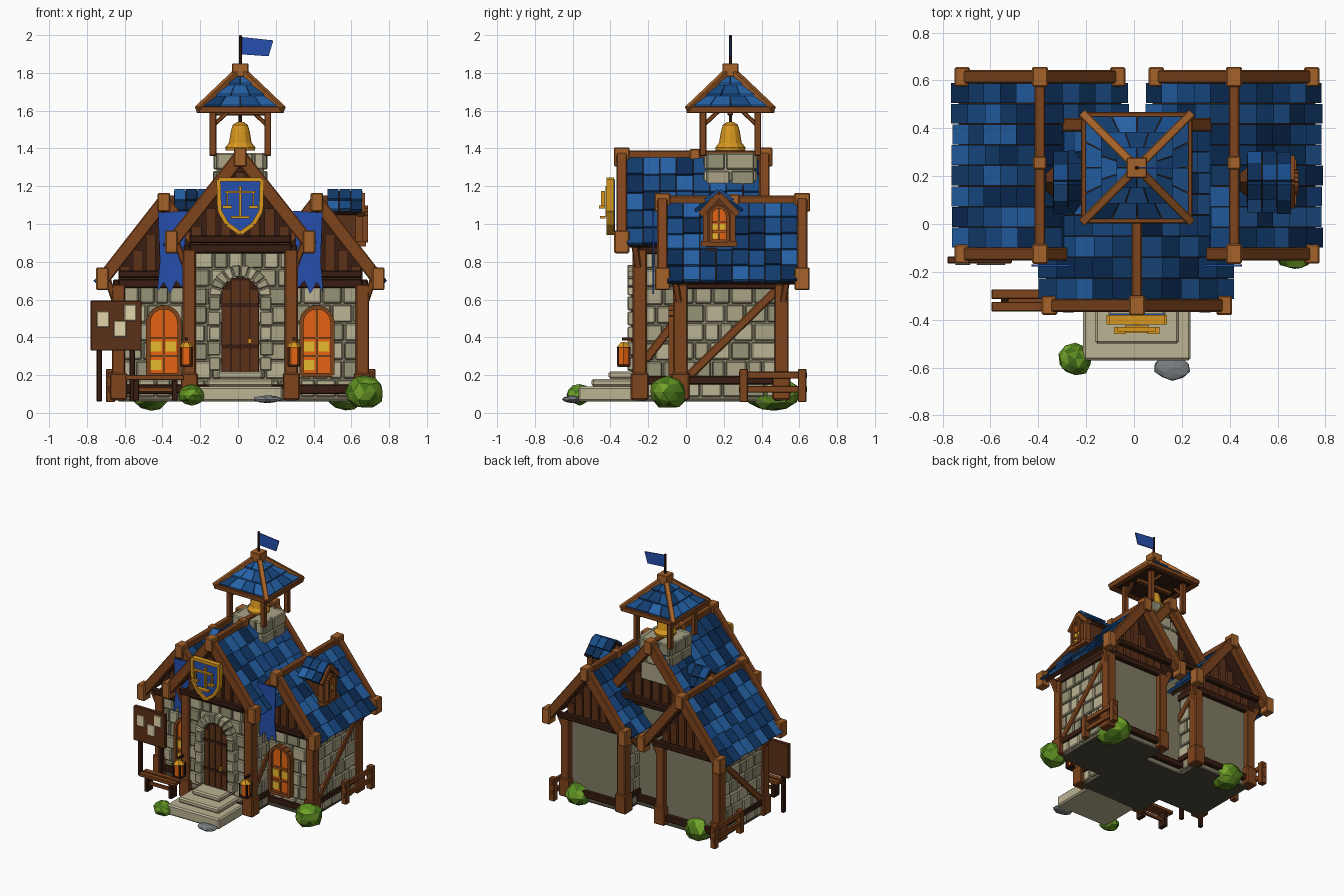
import bpy, bmesh, math, random
from mathutils import Vector as V, Matrix

if "Cube" in bpy.data.objects:
    bpy.data.objects.remove(bpy.data.objects["Cube"])

random.seed(4)
CX = 0.012

def mat(name, r, g, b):
    m = bpy.data.materials.new(name)
    m.diffuse_color = [(c / 255) ** 2.2 for c in (r, g, b)] + [1]
    m.use_nodes = True
    m.node_tree.nodes["Principled BSDF"].inputs["Base Color"].default_value = m.diffuse_color
    return m

WOOD, LIGHT, DARK = mat("wood", 126, 70, 34), mat("light_wood", 165, 98, 46), mat("dark_wood", 58, 34, 24)
PLANK = mat("plank", 92, 52, 30)
STONES = [mat("stone_a", 186, 178, 146), mat("stone_b", 168, 162, 132), mat("stone_c", 150, 146, 118)]
PLASTER, FLOOR = mat("plaster", 128, 122, 100), mat("floor", 78, 74, 62)
BLUES = [mat("slate_a", 24, 62, 108), mat("slate_b", 30, 76, 134), mat("slate_c", 42, 98, 166), mat("slate_d", 20, 48, 86)]
CLOTH, GOLD = mat("cloth", 42, 80, 172), mat("gold", 214, 150, 36)
GLOW, PANE = mat("window_glow", 228, 100, 26), mat("bright_pane", 232, 184, 50)
LEAVES = [mat("leaf_a", 90, 138, 36), mat("leaf_b", 70, 112, 30), mat("leaf_c", 112, 160, 46)]
ROCK, PAPER = mat("rock", 120, 126, 128), mat("paper", 226, 212, 170)

class Part:
    """Collects simple solids into one object."""
    def __init__(self, name, M=Matrix()):
        self.name, self.bm, self.mats, self.M = name, bmesh.new(), [], M

    def faces(self, pts, faces, m):
        if m not in self.mats:
            self.mats.append(m)
        vs = [self.bm.verts.new(self.M @ V(p)) for p in pts]
        for f in faces:
            self.bm.faces.new([vs[i] for i in f]).material_index = self.mats.index(m)

    def loft(self, rings, m):
        n = len(rings[0])
        f = [[k * n + i, k * n + (i + 1) % n, (k + 1) * n + (i + 1) % n, (k + 1) * n + i]
             for k in range(len(rings) - 1) for i in range(n)]
        last = (len(rings) - 1) * n
        self.faces([p for r in rings for p in r], f + [list(range(n))[::-1], list(range(last, last + n))], m)

    def box(self, x0, x1, y0, y1, z0, z1, m):
        self.loft([[(x0, y0, z), (x1, y0, z), (x1, y1, z), (x0, y1, z)] for z in (z0, z1)], m)

    def cube(self, c, s, m):
        self.box(*[c[i // 2] + s[i // 2] / 2 * (-1, 1)[i % 2] for i in range(6)], m)

    def beam(self, p, q, w, d, m, ref=(0, 1, 0)):
        p, q = V(p), V(q)
        z = (q - p).normalized()
        x = V(ref).cross(z).normalized() * w / 2
        y = z.cross(x).normalized() * d / 2
        self.loft([[c - x - y, c + x - y, c + x + y, c - x + y] for c in (p, q)], m)

    def prism(self, pts, y0, y1, m):
        self.loft([[(x, y, z) for x, z in pts] for y in (y0, y1)], m)

    def outline(self, pts, y, w, d, m):
        for a, b in zip(pts, pts[1:] + pts[:1]):
            self.beam((a[0], y, a[1]), (b[0], y, b[1]), w, d, m)

    def lathe(self, c, prof, n, m):
        self.loft([[(c[0] + r * math.cos(k * math.tau / n), c[1] + r * math.sin(k * math.tau / n), z)
                    for k in range(n)] for r, z in prof], m)

    def done(self, bevel=0):
        bmesh.ops.recalc_face_normals(self.bm, faces=self.bm.faces)
        me = bpy.data.meshes.new(self.name)
        self.bm.to_mesh(me)
        for m in self.mats:
            me.materials.append(m)
        o = bpy.data.objects.new(self.name, me)
        bpy.context.collection.objects.link(o)
        if bevel:
            b = o.modifiers.new("bevel", 'BEVEL')
            b.width, b.segments = bevel, 1
        return o

def arch(cx, w, z0, top, n=8):
    r = w / 2
    return [(cx - r, z0)] + [(cx - r * math.cos(math.pi * k / n), top - r + r * math.sin(math.pi * k / n))
                             for k in range(n + 1)] + [(cx + r, z0)]

def stones(p, a, b, z0, z1, n):
    """Rows of stone blocks along the wall line a-b."""
    a, b = V((*a, 0)), V((*b, 0))
    L, rows = (b - a).length, max(1, round((z1 - z0) / 0.095))
    h = (z1 - z0) / rows
    for r in range(rows):
        s = 0
        while s < L - 0.01:
            w = random.uniform(0.07, 0.13)
            if L - s - w < 0.05:
                w = L - s
            c = a.lerp(b, (s + w / 2) / L)
            p.beam(c + V((0, 0, z0 + r * h + .004)), c + V((0, 0, z0 + r * h + h - .004)), w - .008,
                   random.uniform(.03, .042), random.choice(STONES), (*n, 0))
            s += w

def slope(p, cx, sx, w, zr, ze, y0, y1, rows, cols):
    """One roof side: deck plus overlapping shingles."""
    top, low = V((cx, 0, zr)), V((cx + sx * w, 0, ze))
    n = V((sx * (zr - ze), 0, w)).normalized()
    mid = V((0, (y0 + y1) / 2, 0))
    p.beam(top + mid - n * .012, low + mid - n * .012, .024, y1 - y0, DARK)
    cw = (y1 - y0) / cols
    for r in range(rows):
        for c in range(cols):
            y = V((0, y0 + (c + .5) * cw, 0))
            a, b = top.lerp(low, r / rows), top.lerp(low, (r + 1.12 + random.uniform(-.06, .06)) / rows)
            p.beam(a + y + n * .004, b + y + n * .018, .018, cw - .003, random.choice(BLUES))

def house(name, cx, hw, y0, y1, zt, rw, ze, zr, ry0, ry1, rows, cols):
    k = (zr - ze) / rw
    w = Part(name + "_walls")
    w.box(cx - hw, cx + hw, y0, y1, .075, zt, PLASTER)
    w.box(cx - hw, cx + hw, y0, y1, .06, .08, FLOOR)
    zs = zr - .03 - k * hw
    w.prism([(cx - hw, zt), (cx + hw, zt), (cx + hw, zs), (cx, zr - .03), (cx - hw, zs)], y0 + .01, y1 - .01, DARK)
    for i in range(-3, 4):                                   # gable planks
        x = i * hw / 3.5
        for y in (y0, y1):
            w.box(cx + x - .026, cx + x + .026, y - .012, y + .012, zt, zr - .05 - k * (abs(x) + .026), PLANK)
    w.done()
    s = Part(name + "_stones")
    stones(s, (cx - hw, y0), (cx + hw, y0), .08, zt, (0, 1))
    for sx in (-1, 1):
        stones(s, (cx + sx * hw, y0), (cx + sx * hw, y1), .08, zt, (1, 0))
    s.done(.007)
    t = Part(name + "_timber")
    for y in (y0, y1):
        for z, h in ((zt + .01, .05), (.125, .05)):
            t.box(cx - hw, cx + hw, y - .03, y + .03, z - h / 2, z + h / 2, DARK)
        for sx in (-1, 1):
            t.cube((cx + sx * hw, y, (.07 + zt) / 2), (.07, .075, zt - .06), WOOD)
            t.cube((cx + sx * hw, y, .14), (.09, .095, .14), WOOD)
            t.beam((cx + sx * hw, y, zt - .14), (cx + sx * (rw - .03), y - .03 * (1 if y == y0 else -1), ze + .01), .035, .035, WOOD)
    for sx in (-1, 1):
        x = cx + sx * hw
        t.box(x - .03, x + .03, y0, y1, .15, .195, DARK)
        t.box(x - .03, x + .03, y0, y1, zt - .02, zt + .03, DARK)
        if y0 > -.2:
            t.beam((x, y0 + .05, .2), (x, y1 - .03, zt - .03), .045, .06, WOOD, (1, 0, 0))
        else:
            t.beam((x, y0 + .03, .28), (x, -.06, .48), .045, .06, WOOD, (1, 0, 0))
    for y in (ry0 + .035, ry1 - .035):                       # barge boards
        for sx in (-1, 1):
            t.beam((cx, y, zr + .005), (cx + sx * (rw - .01), y, ze + .005), .07, .055, WOOD)
            t.cube((cx + sx * (rw - .005), y, ze + .005), (.065, .08, .12), LIGHT)
        t.cube((cx, y, zr), (.066, .084, .1), LIGHT)
        t.box(cx - hw, cx + hw, y - .02, y + .02, zt + .04, zt + .08, DARK)
    t.box(cx - .022, cx + .022, ry0 + .03, ry1 - .03, zr - .02, zr + .035, WOOD)
    t.cube((cx, (ry0 + ry1) / 2 + .01, zr + .01), (.056, .056, .066), LIGHT)
    t.done(.006)
    r = Part(name + "_roof")
    for sx in (-1, 1):
        slope(r, cx, sx, rw + .01, zr, ze - .01, ry0 + .06, ry1 - .06, rows, cols)
    r.done()

def window(p, cx, y, w, z0, top, fr=.022):
    """Glowing arched window facing -y."""
    a = arch(cx, w, z0, top)
    p.prism(a, y - .012, y + .02, GLOW)
    p.outline(a, y - .012, fr, .045, WOOD)
    h = top - z0
    for fx, fz in ((-.25, .15), (-.25, .42), (.22, .42)):
        p.cube((cx + fx * w, y - .014, z0 + fz * h), (w * .34, .008, h * .15), PANE)
    p.cube((cx, y - .016, z0 + h / 2), (.009, .012, h), LIGHT)
    for f in (.28, .55):
        p.cube((cx, y - .016, z0 + h * f), (w, .012, .009), LIGHT)

# three gabled blocks
house("main_hall", CX, .27, -.245, .34, .86, .37, .9, 1.355, -.375, .45, 5, 8)
for side, cx in (("left", -.393), ("right", .418)):
    house(side + "_wing", cx, .24, -.03, .505, .675, .33, .705, 1.115, -.16, .65, 5, 8)
    p = Part(side + "_window")
    window(p, cx, -.058, .165, .2, .56)
    p.done()
    # dormer, built facing front then turned to face +x
    d = Part(side + "_dormer", Matrix.Translation((cx + .225, .175, 0)) @ Matrix.Rotation(math.pi / 2, 4, 'Z'))
    d.prism([(-.07, .85), (.07, .85), (.07, 1.07), (0, 1.15), (-.07, 1.07)], 0, .2, PLANK)
    window(d, 0, -.01, .09, .91, 1.09, .018)
    d.cube((0, -.01, .895), (.19, .05, .03), WOOD)
    for s in (-1, 1):
        d.cube((s * .072, 0, .98), (.028, .04, .16), WOOD)
        d.beam((0, -.01, 1.155), (s * .1, -.01, 1.05), .03, .04, WOOD)
        slope(d, 0, s, .105, 1.175, 1.065, -.015, .17, 2, 3)
    d.done()

# door with stone arch
p = Part("door")
p.prism(arch(CX, .2, .2, .72), -.285, -.24, DARK)
for i in range(4):
    x = CX - .075 + i * .05
    p.box(x - .02, x + .02, -.292, -.28, .21, .70 - (.05 if i in (0, 3) else 0), PLANK)
for z in (.34, .56):
    p.box(CX - .1, CX + .1, -.298, -.285, z, z + .022, DARK)
p.cube((CX + .05, -.3, .38), (.018, .02, .025), GOLD)
p.done()
p = Part("door_arch_stones")
for k in range(10):
    a, b = [math.pi * (k + e) / 10 for e in (.04, .96)]
    p.prism([(CX + r * math.cos(t), .62 + r * math.sin(t)) for r, t in ((.1, a), (.165, a), (.165, b), (.1, b))],
            -.31, -.24, STONES[k % 3])
for s in (-1, 1):
    for k in range(5):
        p.cube((CX + s * (.135 + .005 * (k % 2)), -.275, .26 + k * .08), (.06 + .01 * (k % 2), .07, .074), STONES[(k + 1) % 3])
p.done(.006)

# entrance steps
p = Part("front_steps")
for w, y, z0, z1 in ((.45, -.57, .06, .14), (.35, -.5, .14, .18), (.24, -.41, .18, .22)):
    p.box(CX - w / 2, CX + w / 2, y, -.23, z0, z1, STONES[0])
p.done(.01)

# shield with a plain balance emblem
p = Part("gable_shield")
sh = [(CX + x, z) for x, z in ((-.115, 1.235), (.115, 1.235), (.11, 1.07), (.07, 1.0), (0, .95), (-.07, 1.0), (-.11, 1.07))]
p.prism(sh, -.405, -.375, CLOTH)
p.outline(sh, -.4, .022, .04, GOLD)
p.cube((CX, -.415, 1.12), (.014, .02, .16), GOLD)
p.cube((CX, -.44, 1.035), (.1, .03, .014), GOLD)
p.cube((CX, -.44, 1.17), (.16, .02, .012), GOLD)
for s in (-1, 1):
    p.cube((CX + s * .07, -.44, 1.13), (.008, .02, .08), GOLD)
    p.cube((CX + s * .07, -.445, 1.09), (.05, .03, .014), GOLD)
p.done()

# banners and lanterns either side of the hall
for s, side in ((-1, "left"), (1, "right")):
    p = Part(side + "_banner")
    q = [(.28, 1.07), (.435, 1.06), (.425, .8), (.44, .64), (.405, .69), (.37, .63), (.34, .7), (.295, .65), (.3, .8)]
    p.prism([(CX + s * x, z) for x, z in q], -.178, -.17, CLOTH)
    p.done()
    p = Part(side + "_lantern")
    x, y = CX + s * .285, -.33
    p.lathe((x, y, 0), [(.03, .25), (.034, .26), (.034, .345)], 6, GLOW)
    p.lathe((x, y, 0), [(.045, .345), (.015, .375)], 6, GOLD)
    p.cube((x, y, .25), (.065, .065, .014), DARK)
    for a in (-.03, .03):
        for b in (-.03, .03):
            p.cube((x + a, y + b, .3), (.01, .01, .1), DARK)
    p.beam((x, -.27, .39), (x, -.34, .39), .016, .016, DARK, (0, 0, 1))
    p.done()

# bell tower
BY = .235
T = Matrix.Translation((CX, BY, 0))
p = Part("belfry_base", T)
p.box(-.125, .125, -.125, .125, 1.05, 1.375, STONES[1])
for s in (-1, 1):
    stones(p, (-.13, s * .125), (.13, s * .125), 1.19, 1.38, (0, 1))
    stones(p, (s * .125, -.13), (s * .125, .13), 1.19, 1.38, (1, 0))
p.done(.007)
p = Part("belfry_frame", T)
r = Part("belfry_roof", T)
r.lathe((0, 0, 0), [(.29, 1.6), (.29, 1.602), (.02, 1.79)], 4, DARK)
r.bm.transform(T @ Matrix.Rotation(math.pi / 4, 4, 'Z') @ T.inverted())
for k in range(4):
    R = Matrix.Rotation(k * math.pi / 2, 4, 'Z')
    p.M = r.M = T @ R
    p.cube((.145, .145, 1.48), (.036, .036, .24), WOOD)
    p.beam((-.22, -.215, 1.605), (.22, -.215, 1.605), .035, .035, WOOD)
    p.beam((.225, .225, 1.605), (.01, .01, 1.81), .035, .035, LIGHT, (-1, 1, 0))
    p.beam((.145, .145, 1.52), (.06, .145, 1.6), .022, .022, WOOD)
    for i in range(3):                                       # hipped shingle rows
        for j in range(4 - i):
            n = 4 - i
            q = []
            for e, lift in ((.215 - i * .065, .024), (.145 - i * .065, .012)):
                z, e = 1.80 - .9 * e, max(e, .012)
                q.append([(e * (2 * (j + f) / n - 1) * .99, -e, z + g) for g in (0, lift) for f in ((.02, .98) if not g else (.98, .02))])
            r.loft(q, random.choice(BLUES[:3]))
p.M = T
p.cube((0, 0, 1.815), (.085, .085, .07), LIGHT)
p.cube((0, 0, 1.9), (.016, .016, .2), DARK)
p.cube((0, 0, 1.59), (.3, .03, .03), WOOD)
p.done(.004)
r.done()
p = Part("bell", T)
p.lathe((0, 0, 0), [(.078, 1.39), (.08, 1.405), (.06, 1.43), (.05, 1.49), (.04, 1.525), (.018, 1.54)], 12, GOLD)
p.lathe((0, 0, 0), [(.01, 1.53), (.01, 1.59)], 6, DARK)
p.done()
p = Part("flag", T)
p.prism([(.006, 1.99), (.175, 1.972), (.15, 1.888), (.006, 1.898)], -.004, .004, CLOTH)
p.done()

# notice board, bench and side fences
p = Part("notice_board")
p.box(-.78, -.51, -.165, -.135, .33, .595, PLANK)
for x in (-.735, -.56):
    p.cube((x, -.14, .2), (.028, .028, .28), DARK)
for x, z in ((-.715, .495), (-.625, .445), (-.57, .53)):
    p.cube((x, -.168, z), (.065, .008, .085), PAPER)
p.done(.004)
p = Part("bench")
for y in (-.345, -.293):
    p.box(-.595, -.285, y - .02, y + .02, .175, .2, WOOD)
for x in (-.54, -.335):
    p.box(x - .015, x + .015, -.355, -.285, .065, .175, DARK)
p.box(-.54, -.335, -.33, -.31, .11, .135, WOOD)
p.done(.003)
for x, side in ((-.675, "left"), (.705, "right")):
    p = Part(side + "_fence")
    for y in (.305, .615):
        p.cube((x, y, .145), (.045, .045, .175), WOOD)
    for z in (.125, .2):
        p.box(x - .012, x + .012, .28, .64, z - .018, z + .018, WOOD)
    p.done(.004)

# faceted bushes and a flat rock
def blob(name, c, s, mats, sub=2):
    bm = bmesh.new()
    bmesh.ops.create_icosphere(bm, subdivisions=sub, radius=1)
    for v in bm.verts:
        v.co *= random.uniform(.88, 1.06)
        v.co = V(c) + V([v.co[i] * s[i] for i in range(3)])
    for f in bm.faces:
        f.material_index = random.randrange(len(mats))
    p = Part(name)
    p.bm, p.mats = bm, mats
    p.done()

blob("front_bush", (-.245, -.565, .095), (.072, .07, .055), LEAVES)
blob("right_bush", (.67, -.09, .11), (.105, .105, .09), LEAVES)
blob("back_right_bush", (.57, .45, .1), (.11, .15, .095), LEAVES)
blob("back_left_bush", (-.46, .47, .1), (.11, .13, .095), LEAVES)
blob("step_rock", (.16, -.6, .072), (.08, .055, .02), [ROCK])
